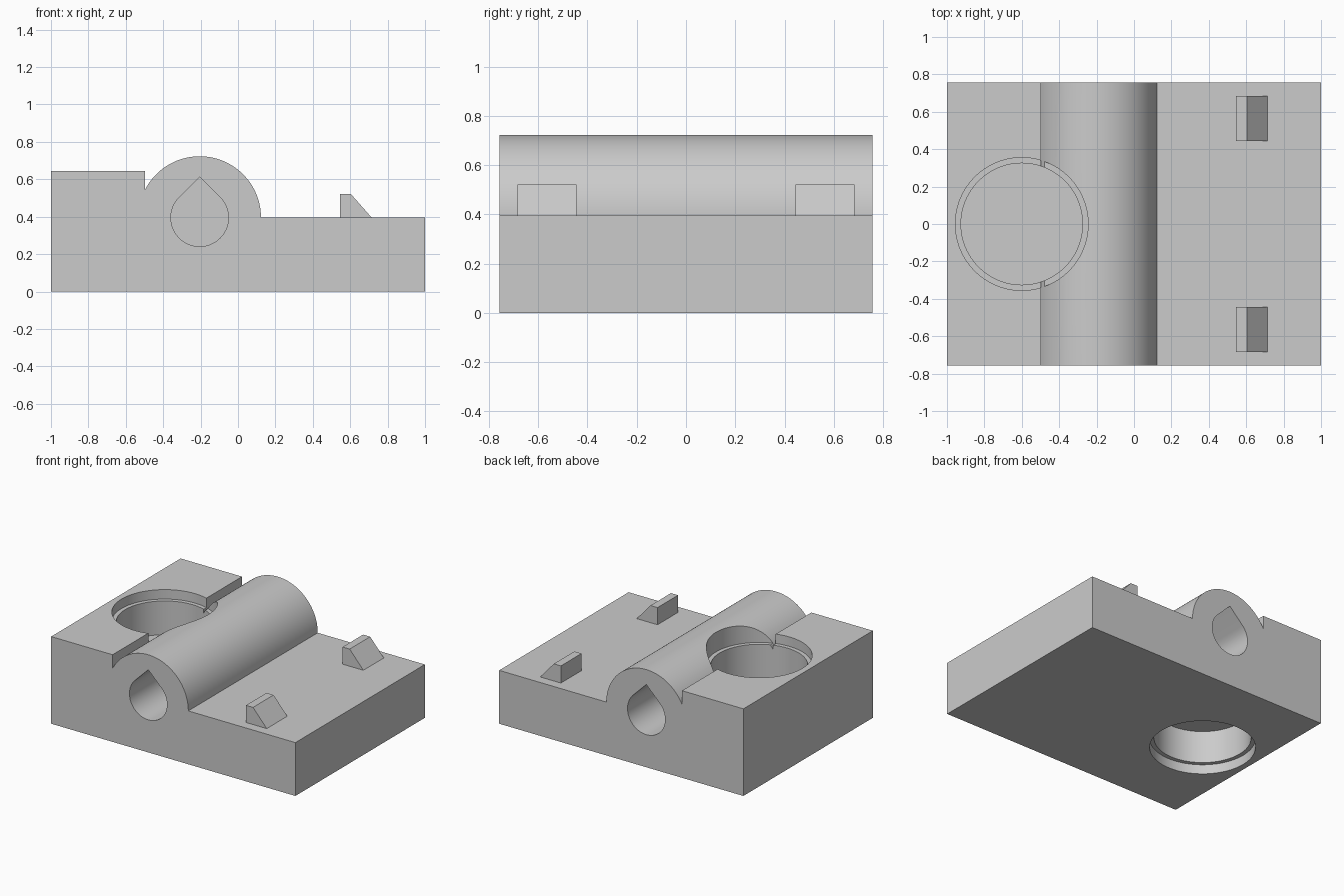
import bpy, bmesh
from math import sin, cos, radians

cube = bpy.data.objects.get("Cube")
if cube:
    bpy.data.objects.remove(cube, do_unlink=True)

grey = bpy.data.materials.new("plain_grey")
grey.use_nodes = True
grey.diffuse_color = (0.6, 0.6, 0.6, 1)
grey.node_tree.nodes["Principled BSDF"].inputs["Base Color"].default_value = (0.6, 0.6, 0.6, 1)

HALF_Y = 0.757
AXIS_X, AXIS_Z = -0.205, 0.395   # barrel axis
SLAB_TOP, DECK = 0.645, 0.395


def arc(r, start, end, steps):
    """Points of an arc about the barrel axis, in degrees."""
    angles = [radians(start + (end - start) * i / steps) for i in range(steps + 1)]
    return [(AXIS_X + r * cos(a), AXIS_Z + r * sin(a)) for a in angles]


def new_object(name, bm):
    bmesh.ops.recalc_face_normals(bm, faces=bm.faces)
    mesh = bpy.data.meshes.new(name)
    bm.to_mesh(mesh)
    bm.free()
    mesh.materials.append(grey)
    obj = bpy.data.objects.new(name, mesh)
    bpy.context.collection.objects.link(obj)
    return obj


def extrude_y(name, profile, y0, y1):
    """Solid from an (x, z) profile swept between two y positions."""
    bm = bmesh.new()
    face = bm.faces.new([bm.verts.new((x, y0, z)) for x, z in profile])
    out = bmesh.ops.extrude_face_region(bm, geom=[face])
    verts = [v for v in out["geom"] if isinstance(v, bmesh.types.BMVert)]
    bmesh.ops.translate(bm, verts=verts, vec=(0, y1 - y0, 0))
    return new_object(name, bm)


def lathe(name, centre_x, profile, steps=96):
    """Solid from an (r, z) profile that starts and ends on the axis."""
    bm = bmesh.new()
    verts = [bm.verts.new((r, 0, z)) for r, z in profile]
    edges = [bm.edges.new(pair) for pair in zip(verts, verts[1:])]
    bmesh.ops.spin(bm, geom=verts + edges, cent=(0, 0, 0), axis=(0, 0, 1),
                   angle=radians(360), steps=steps)
    bmesh.ops.remove_doubles(bm, verts=bm.verts, dist=0.0001)
    bmesh.ops.translate(bm, verts=bm.verts, vec=(centre_x, 0, 0))
    return new_object(name, bm)


# Block with raised slab, round barrel and low deck
body = extrude_y(
    "body",
    [(-1, 0), (-1, SLAB_TOP), (-0.497, SLAB_TOP)] + arc(0.328, 153, 0, 48)
    + [(1, DECK), (1, 0)],
    -HALF_Y, HALF_Y)

# Stepped round pockets from above and below, with a thin web between
pockets = [
    lathe("upper_pocket_cutter", -0.6,
          [(0, 0.325), (0.325, 0.325), (0.325, 0.575), (0.355, 0.575), (0.355, 0.9), (0, 0.9)]),
    lathe("lower_pocket_cutter", -0.6,
          [(0, -0.1), (0.355, -0.1), (0.355, 0.07), (0.325, 0.07), (0.325, 0.31), (0, 0.31)]),
]

# Blind teardrop holes at both ends of the barrel
teardrop = arc(0.154, 135, 405, 48) + [(AXIS_X, 0.612)]
holes = [extrude_y("teardrop_hole_cutter", teardrop, side * 0.32, side * 0.9) for side in (-1, 1)]

for cutter in pockets + holes:
    cutter.hide_render = True
    cutter.hide_set(True)
    mod = body.modifiers.new("cut", 'BOOLEAN')
    mod.operation = 'DIFFERENCE'
    mod.solver = 'EXACT'
    mod.object = cutter

# Bake the cuts and drop the cutters
bpy.context.view_layer.update()
depsgraph = bpy.context.evaluated_depsgraph_get()
cut_mesh = bpy.data.meshes.new_from_object(body.evaluated_get(depsgraph))
body.modifiers.clear()
body.data = cut_mesh
for cutter in pockets + holes:
    bpy.data.objects.remove(cutter, do_unlink=True)

bpy.ops.object.select_all(action='DESELECT')
body.select_set(True)
bpy.context.view_layer.objects.active = body
bpy.ops.object.shade_smooth_by_angle(angle=radians(25))

# Wedge catches on the deck
wedge = [(0.545, DECK - 0.01), (0.545, 0.522), (0.603, 0.522), (0.715, DECK), (0.715, DECK - 0.01)]
for name, side in (("front_catch", -1), ("back_catch", 1)):
    extrude_y(name, wedge, side * 0.445, side * 0.685)
